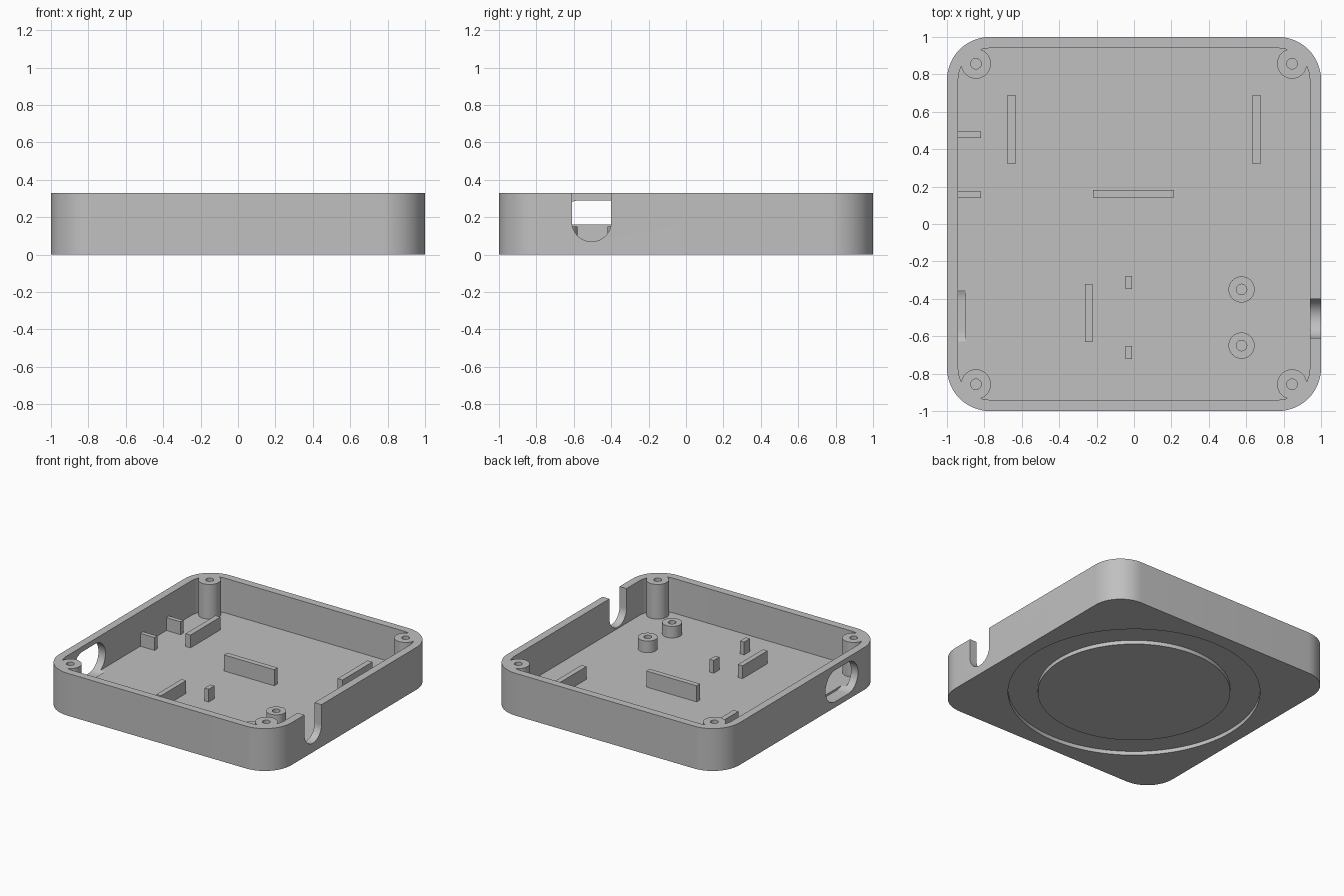
import bpy, bmesh
from math import cos, sin, pi, radians
from mathutils import Matrix

cube = bpy.data.objects.get("Cube")
if cube:
    bpy.data.objects.remove(cube, do_unlink=True)

grey = bpy.data.materials.new("plain grey")
grey.use_nodes = True
colour = (0.53, 0.53, 0.53, 1)
grey.diffuse_color = colour
grey.node_tree.nodes["Principled BSDF"].inputs["Base Color"].default_value = colour

HEIGHT, FLOOR, WALL = 0.33, 0.06, 0.06


def finish(name, bm):
    bmesh.ops.recalc_face_normals(bm, faces=bm.faces)
    mesh = bpy.data.meshes.new(name)
    bm.to_mesh(mesh)
    bm.free()
    obj = bpy.data.objects.new(name, mesh)
    mesh.materials.append(grey)
    bpy.context.collection.objects.link(obj)
    return obj


def rounded_prism(name, w, h, r, low, high, place=Matrix(), steps=16):
    """Rounded rectangle extruded from low to high, then placed."""
    bm = bmesh.new()
    ring = []
    for i, (sx, sy) in enumerate([(1, 1), (-1, 1), (-1, -1), (1, -1)]):
        for k in range(steps + 1):
            a = pi / 2 * (i + k / steps)
            ring.append(bm.verts.new((sx * (w / 2 - r) + r * cos(a),
                                      sy * (h / 2 - r) + r * sin(a), low)))
    face = bm.faces.new(ring)
    out = bmesh.ops.extrude_face_region(bm, geom=[face])
    top = [v for v in out["geom"] if isinstance(v, bmesh.types.BMVert)]
    bmesh.ops.translate(bm, vec=(0, 0, high - low), verts=top)
    bmesh.ops.remove_doubles(bm, verts=bm.verts, dist=1e-5)
    bm.transform(place)
    return finish(name, bm)


def lathe(name, profile, x=0, y=0, steps=48):
    """Closed (radius, z) profile turned about a vertical axis."""
    bm = bmesh.new()
    verts = [bm.verts.new((r, 0, z)) for r, z in profile]
    edges = [bm.edges.new((verts[i - 1], verts[i])) for i in range(len(verts))]
    bmesh.ops.spin(bm, geom=verts + edges, axis=(0, 0, 1), cent=(0, 0, 0),
                   angle=2 * pi, steps=steps, use_merge=True)
    bmesh.ops.remove_doubles(bm, verts=bm.verts, dist=1e-5)
    bm.transform(Matrix.Translation((x, y, 0)))
    return finish(name, bm)


def cylinder(name, x, y, r, low, high):
    bm = bmesh.new()
    bmesh.ops.create_cone(bm, cap_ends=True, segments=32, radius1=r, radius2=r,
                          depth=high - low,
                          matrix=Matrix.Translation((x, y, (low + high) / 2)))
    return finish(name, bm)


def box(name, x, y, w, d, low, high):
    bm = bmesh.new()
    bmesh.ops.create_cube(bm, size=1, matrix=Matrix.Translation((x, y, (low + high) / 2))
                          @ Matrix.Diagonal((w, d, high - low, 1)))
    return finish(name, bm)


def combine(target, tool, operation):
    mod = target.modifiers.new(operation, "BOOLEAN")
    mod.operation, mod.object, mod.solver = operation, tool, "EXACT"
    bpy.context.view_layer.objects.active = target
    bpy.ops.object.modifier_apply(modifier=mod.name)
    bpy.data.objects.remove(tool, do_unlink=True)


def smooth(obj):
    bpy.ops.object.select_all(action="DESELECT")
    obj.select_set(True)
    bpy.context.view_layer.objects.active = obj
    bpy.ops.object.shade_smooth_by_angle(angle=radians(30))


# Open tray
tray = rounded_prism("tray", 2, 2, 0.23, 0, HEIGHT)
inner = 2 - 2 * WALL
combine(tray, rounded_prism("cavity", inner, inner, 0.17, FLOOR, 0.5), "DIFFERENCE")

# Corner screw posts with blind holes
corners = [(sx * 0.845, sy * 0.857) for sx in (-1, 1) for sy in (-1, 1)]
for x, y in corners:
    combine(tray, cylinder("corner_post", x, y, 0.08, 0.04, HEIGHT), "UNION")
for x, y in corners:
    combine(tray, cylinder("screw_hole", x, y, 0.028, 0.1, 0.5), "DIFFERENCE")

# Wall openings: cutter width runs along y, height along z, depth along x
sideways = Matrix(((0, 0, 1, 0), (1, 0, 0, 0), (0, 1, 0, 0), (0, 0, 0, 1)))


def wall_opening(name, side, y, z, w, h, r):
    place = Matrix.Translation((side * 0.98, y, z)) @ sideways
    combine(tray, rounded_prism(name, w, h, r, -0.08, 0.08, place), "DIFFERENCE")


wall_opening("cable_notch", 1, -0.505, 0.32, 0.21, 0.5, 0.105)
wall_opening("large_port", -1, -0.49, 0.167, 0.4, 0.246, 0.122)
wall_opening("small_port", -1, 0.315, 0.104, 0.14, 0.07, 0.034)

# Ring groove underneath
groove = lathe("ring_groove", [(0.68, -0.1), (0.89, -0.1), (0.89, 0.03), (0.68, 0.03)], steps=96)
combine(tray, groove, "DIFFERENCE")
smooth(tray)

# Ribs standing on the floor
base = FLOOR - 0.01
for name, x in (("left_rib", 0.655), ("right_rib", -0.655)):
    box(name, x, 0.505, 0.042, 0.37, base, 0.16)
box("centre_rib", -0.003, 0.162, 0.435, 0.042, base, 0.185)
box("front_rib", -0.243, -0.475, 0.04, 0.31, base, 0.16)
for name, y in (("back_stop", -0.312), ("front_stop", -0.687)):
    box(name, -0.027, y, 0.035, 0.07, base, 0.16)
for name, y in (("back_port_guide", 0.478), ("front_port_guide", 0.157)):
    box(name, -0.883, y, 0.13, 0.034, base, 0.16)

# Short hollow posts
for name, y in (("back_standoff", -0.35), ("front_standoff", -0.65)):
    smooth(lathe(name, [(0.028, base), (0.07, base), (0.07, 0.15), (0.028, 0.15)], 0.575, y))
